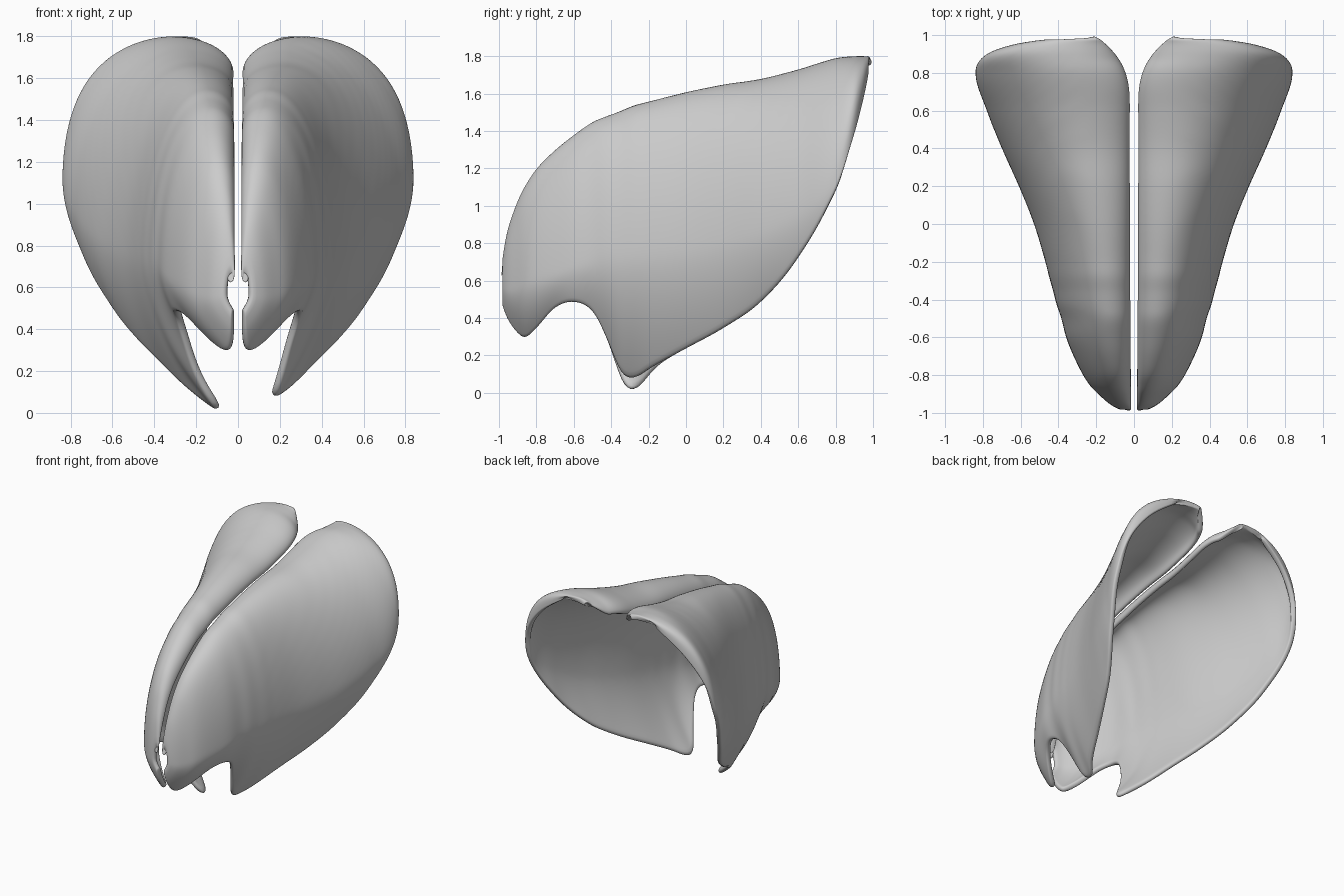
import bpy, bmesh, math

if "Cube" in bpy.data.objects:
    bpy.data.objects.remove(bpy.data.objects["Cube"])

# One flat colour for both shells
grey = bpy.data.materials.new("plain grey")
grey.use_nodes = True
colour = (0.6, 0.6, 0.6, 1)
grey.diffuse_color = colour
grey.node_tree.nodes["Principled BSDF"].inputs["Base Color"].default_value = colour

# Stations from front to back: y, ridge z, widest x, widest z, lower edge x, lower edge z
STATIONS = [
    (-.99, .66, .06, .57, .03, .49), (-.96, .85, .12, .55, .03, .4),
    (-.9, 1.03, .19, .56, .04, .31), (-.86, 1.11, .23, .58, .06, .29),
    (-.8, 1.2, .27, .6, .13, .34), (-.7, 1.3, .32, .63, .24, .45),
    (-.6, 1.38, .36, .67, .3, .48), (-.5, 1.45, .385, .7, .29, .43),
    (-.43, 1.48, .41, .72, .24, .29), (-.35, 1.51, .43, .72, .19, .1),
    (-.28, 1.54, .45, .73, .19, .07), (-.2, 1.56, .47, .74, .26, .12),
    (0, 1.61, .53, .76, .37, .23), (.2, 1.65, .61, .8, .48, .34),
    (.4, 1.68, .7, .86, .59, .48), (.6, 1.73, .78, .96, .73, .72),
    (.8, 1.79, .84, 1.12, .84, 1.08), (.9, 1.8, .78, 1.39, .78, 1.37),
    (.96, 1.8, .6, 1.62, .6, 1.61), (.985, 1.8, .4, 1.76, .4, 1.75),
]
SLICES, AROUND = 72, 36


def station(y):
    """Smooth interpolation of the station values at y."""
    last = len(STATIONS) - 1
    i = max(k for k in range(last) if STATIONS[k][0] <= y or k == 0)
    a, b = STATIONS[i], STATIONS[i + 1]
    p, q = STATIONS[max(i - 1, 0)], STATIONS[min(i + 2, last)]
    h = b[0] - a[0]
    t = (y - a[0]) / h
    out = []
    for c in range(1, len(a)):
        m = (b[c] - p[c]) / (b[0] - p[0]) * h
        n = (q[c] - a[c]) / (q[0] - a[0]) * h
        d = b[c] - a[c]
        out.append(a[c] + t * (m + t * (3 * d - 2 * m - n + t * (m + n - 2 * d))))
    return out


def section(y):
    """Cross-section: curled inner edge, ridge, flank, lower edge."""
    top, wide, wide_z, low_x, low_z = station(y)
    inner_x = .015 + .17 * max(0, (y - .6) / .385) ** 3
    ridge_x = inner_x + .3 * (wide - inner_x)
    drop = min(.13, .25 * (top - low_z))
    quarter = [k / 16 * math.pi / 2 for k in range(17)]
    pts = [(ridge_x - (ridge_x - inner_x) * math.cos(a),
            top - drop + drop * math.sin(a)) for a in quarter]
    pts += [(ridge_x + (wide - ridge_x) * math.sin(a),
             wide_z + (top - wide_z) * math.cos(a)) for a in quarter[1:]]
    pts += [(wide + (low_x - wide) * (k / 16) ** 1.7,
             wide_z + (low_z - wide_z) * k / 16) for k in range(1, 17)]
    return resample(pts)


def resample(pts):
    """Even spacing along a polyline."""
    run = [0]
    for p, q in zip(pts, pts[1:]):
        run.append(run[-1] + math.dist(p, q))
    out, j = [], 0
    for k in range(AROUND + 1):
        s = run[-1] * k / AROUND
        while j < len(pts) - 2 and run[j + 1] < s:
            j += 1
        t = min(1, (s - run[j]) / max(run[j + 1] - run[j], 1e-9))
        out.append([u + (v - u) * t for u, v in zip(pts[j], pts[j + 1])])
    return out


def make_shell(name, side):
    bm = bmesh.new()
    rows = []
    front, back = STATIONS[0][0], STATIONS[-1][0]
    for i in range(SLICES + 1):
        f = i / SLICES
        f = .5 * f + .25 * (1 - math.cos(math.pi * f))
        y = front + (back - front) * f
        row = []
        for x, z in section(y):
            # The right lower prong hooks further in and down
            if side < 0:
                pull = math.exp(-((y + .28) / .11) ** 2 - (z / .17) ** 2)
                x, z = x - .1 * pull, z - .08 * pull
            row.append(bm.verts.new((side * x, y, max(z, 0))))
        rows.append(row)
    for r, s in zip(rows, rows[1:]):
        for k in range(AROUND):
            quad = (r[k], r[k + 1], s[k + 1], s[k])
            bm.faces.new(quad if side < 0 else quad[::-1])
    bm.normal_update()
    # Outer side must face up and away
    if sum(f.normal.z * f.calc_area() for f in bm.faces if f.calc_center_median().z > 1.2) < 0:
        bmesh.ops.reverse_faces(bm, faces=bm.faces)
    mesh = bpy.data.meshes.new(name)
    bm.to_mesh(mesh)
    bm.free()
    mesh.materials.append(grey)
    shell = bpy.data.objects.new(name, mesh)
    bpy.context.collection.objects.link(shell)
    solid = shell.modifiers.new("thickness", "SOLIDIFY")
    solid.thickness, solid.offset = .04, -1
    smooth = shell.modifiers.new("rounded rim", "SUBSURF")
    smooth.levels = smooth.render_levels = 1
    for face in mesh.polygons:
        face.use_smooth = True


make_shell("left_shell", 1)
make_shell("right_shell", -1)
